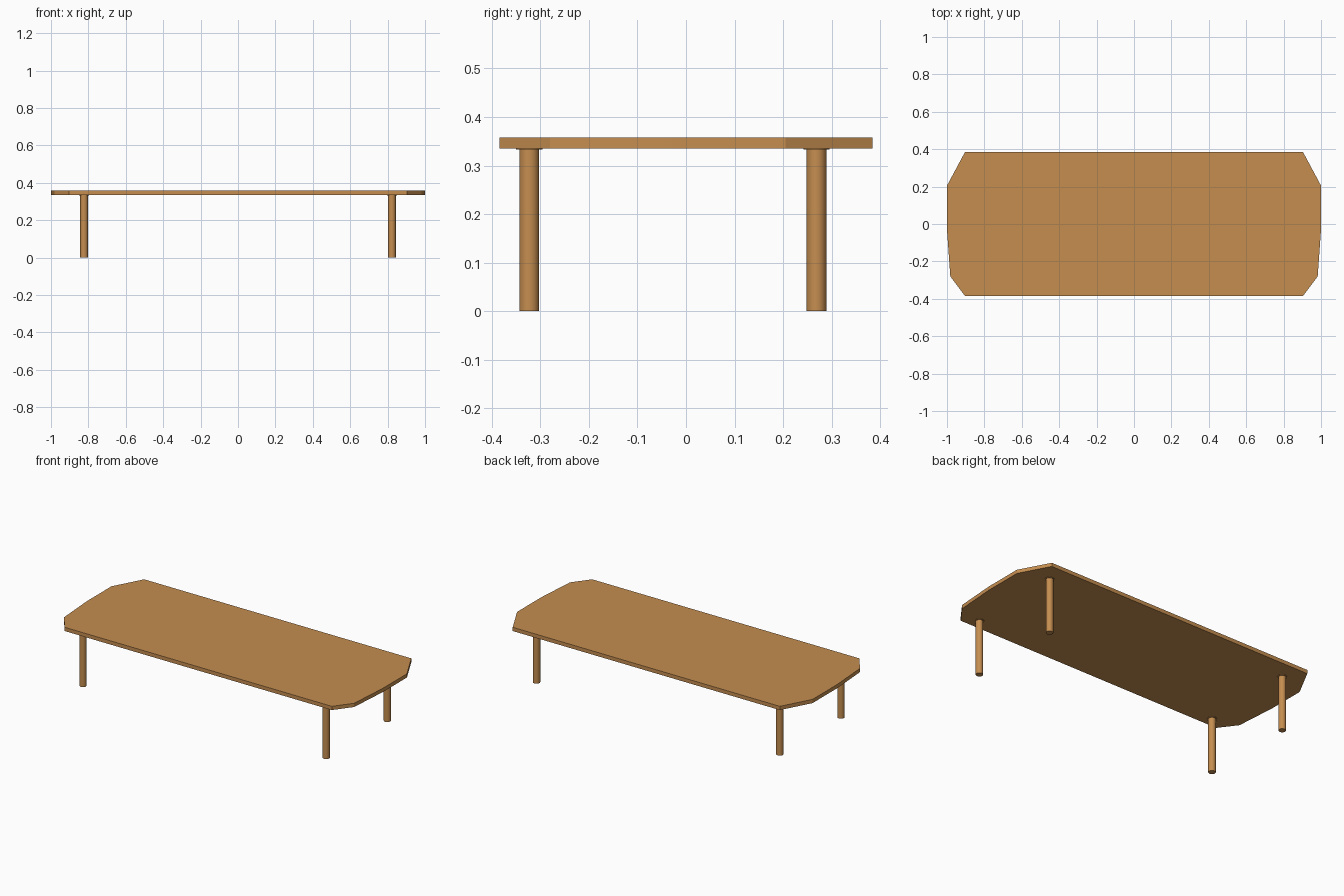
import bpy, bmesh

if "Cube" in bpy.data.objects:
    bpy.data.objects.remove(bpy.data.objects["Cube"])

wood = bpy.data.materials.new("wood")
wood.diffuse_color = (0.56, 0.27, 0.08, 1)
wood.use_nodes = True
wood.node_tree.nodes["Principled BSDF"].inputs["Base Color"].default_value = wood.diffuse_color

TOP_Z, UNDER_Z = 0.358, 0.335


def add_object(name, bm, smooth=False):
    bmesh.ops.recalc_face_normals(bm, faces=bm.faces)
    mesh = bpy.data.meshes.new(name)
    bm.to_mesh(mesh)
    bm.free()
    mesh.materials.append(wood)
    obj = bpy.data.objects.new(name, mesh)
    bpy.context.collection.objects.link(obj)
    if smooth:
        bpy.ops.object.select_all(action='DESELECT')
        obj.select_set(True)
        bpy.context.view_layer.objects.active = obj
        bpy.ops.object.shade_smooth_by_angle()
    return obj


def cylinder(bm, x, y, z0, z1, radius, sides=20):
    new = bmesh.ops.create_cone(bm, cap_ends=True, segments=sides, radius1=radius,
                                radius2=radius, depth=z1 - z0)["verts"]
    bmesh.ops.translate(bm, verts=new, vec=(x, y, (z0 + z1) / 2))


# Table top: right-hand outline mirrored to the left, then extruded
right = [(0.904, -0.384), (0.982, -0.28), (1.0, -0.03), (1.0, 0.205), (0.904, 0.384)]
outline = right + [(-x, y) for x, y in reversed(right)]
bm = bmesh.new()
face = bm.faces.new([bm.verts.new((x, y, UNDER_Z)) for x, y in outline])
ext = bmesh.ops.extrude_face_region(bm, geom=[face], use_keep_orig=True)
bmesh.ops.translate(bm, verts=[v for v in ext["geom"] if isinstance(v, bmesh.types.BMVert)],
                    vec=(0, 0, TOP_Z - UNDER_Z))
add_object("table_top", bm)

# Round legs, each with a thin mounting plate under the top
for row, y in (("front", -0.323), ("back", 0.269)):
    for side, x in (("left", -0.823), ("right", 0.823)):
        bm = bmesh.new()
        cylinder(bm, x, y, 0, UNDER_Z, 0.0205)
        add_object(f"{row}_{side}_leg", bm, True)
        bm = bmesh.new()
        cylinder(bm, x, y, UNDER_Z - 0.002, UNDER_Z + 0.001, 0.027)
        add_object(f"{row}_{side}_leg_plate", bm, True)
